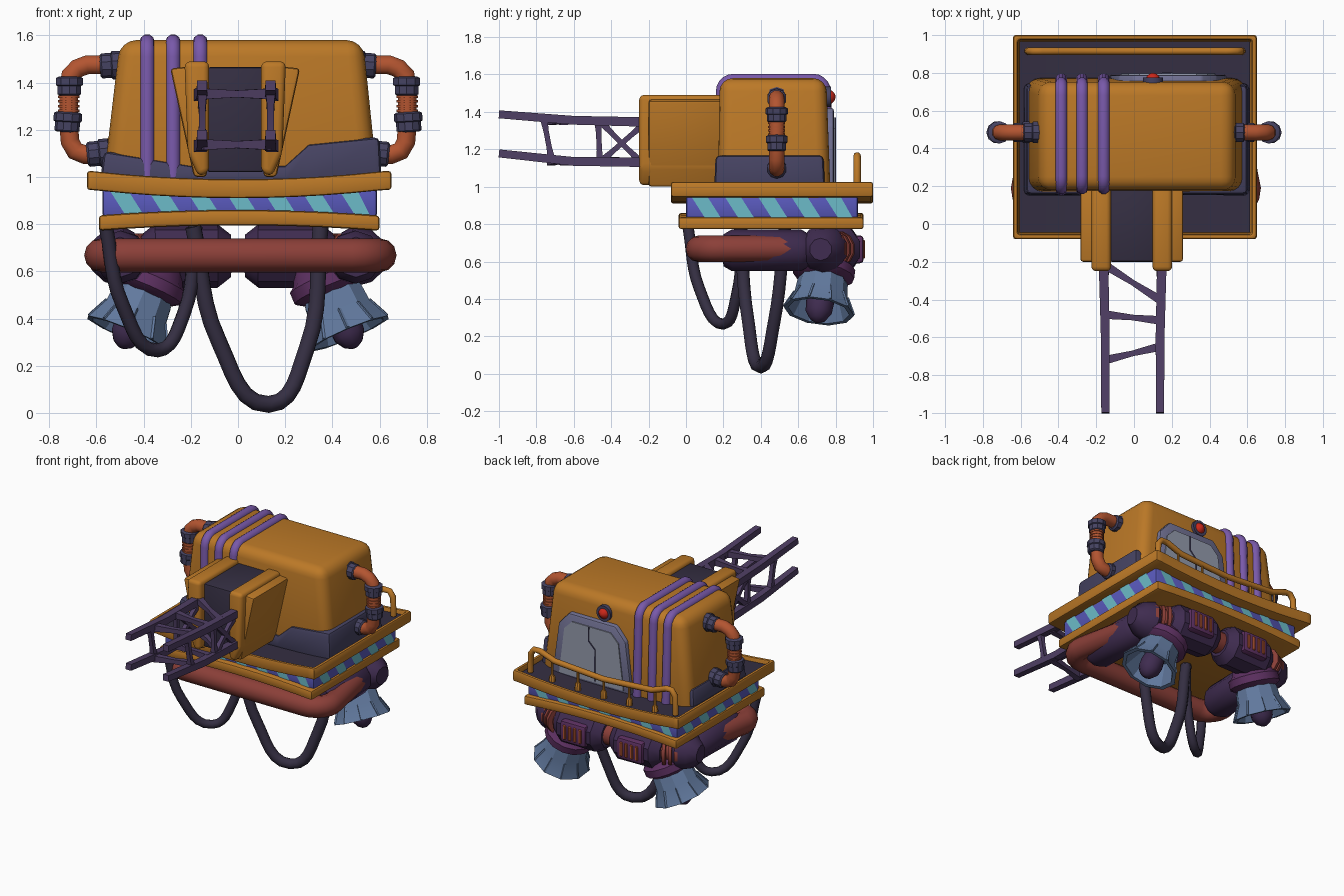
import bpy, bmesh, math
from mathutils import Vector

if "Cube" in bpy.data.objects:
    bpy.data.objects.remove(bpy.data.objects["Cube"])

def material(name, rgb):
    m = bpy.data.materials.new(name)
    m.diffuse_color = (*rgb, 1)
    m.use_nodes = True
    m.node_tree.nodes["Principled BSDF"].inputs["Base Color"].default_value = m.diffuse_color
    return m

ORANGE = material("orange", (0.50, 0.19, 0.02))
DARK = material("dark", (0.035, 0.028, 0.055))
SLATE = material("slate", (0.06, 0.055, 0.12))
PURPLE = material("purple", (0.19, 0.10, 0.40))
RUST = material("rust", (0.45, 0.09, 0.03))
RED = material("dull_red", (0.26, 0.05, 0.04))
LAMP = material("lamp_red", (0.6, 0.02, 0.01))
TANK = material("tank_purple", (0.05, 0.025, 0.08))
PLUM = material("plum", (0.11, 0.03, 0.12))
STEEL = material("steel_blue", (0.12, 0.19, 0.34))
BLUE = material("blue", (0.10, 0.10, 0.50))
TEAL = material("teal", (0.15, 0.50, 0.58))
LADDER = material("ladder", (0.08, 0.05, 0.13))
FRAME = material("door_frame", (0.17, 0.17, 0.30))
PANEL = material("door_panel", (0.30, 0.33, 0.42))

def finish(name, bm, mat, angle=35):
    bmesh.ops.recalc_face_normals(bm, faces=bm.faces)
    me = bpy.data.meshes.new(name)
    bm.to_mesh(me)
    bm.free()
    ob = bpy.data.objects.new(name, me)
    bpy.context.collection.objects.link(ob)
    me.materials.append(mat)
    smooth(ob, angle)
    return ob

def smooth(ob, angle):
    bpy.ops.object.select_all(action='DESELECT')
    bpy.context.view_layer.objects.active = ob
    ob.select_set(True)
    if ob.type == 'CURVE':
        bpy.ops.object.convert(target='MESH')
    bpy.ops.object.shade_smooth_by_angle(angle=math.radians(angle))

def box(name, lo, hi, mat, bevel=0.0, seg=2, top=None, recess=None, cuts=(), bend=None):
    """Box with optional narrower top (x0,x1,y0,y1), recessed top and bend z += f(x, z)."""
    bm = bmesh.new()
    x0, x1, y0, y1 = top or (lo[0], hi[0], lo[1], hi[1])
    b = [bm.verts.new((x, y, lo[2])) for x, y in ((lo[0], lo[1]), (hi[0], lo[1]), (hi[0], hi[1]), (lo[0], hi[1]))]
    t = [bm.verts.new((x, y, hi[2])) for x, y in ((x0, y0), (x1, y0), (x1, y1), (x0, y1))]
    bm.faces.new(b)
    cap = bm.faces.new(t)
    for i in range(4):
        bm.faces.new((b[i], b[(i + 1) % 4], t[(i + 1) % 4], t[i]))
    if recess:
        bmesh.ops.recalc_face_normals(bm, faces=bm.faces)
        bmesh.ops.inset_region(bm, faces=[cap], thickness=recess[0])
        bmesh.ops.inset_region(bm, faces=[cap], thickness=0.005, depth=-recess[1])
    if bevel:
        bmesh.ops.bevel(bm, geom=bm.edges[:], offset=bevel, segments=seg, profile=0.5, affect='EDGES', clamp_overlap=True)
    for c in cuts:
        bmesh.ops.bisect_plane(bm, geom=bm.verts[:] + bm.edges[:] + bm.faces[:], plane_co=(c, 0, 0), plane_no=(1, 0, 0))
    if bend:
        for v in bm.verts:
            v.co.z += bend(v.co.x, v.co.z)
    return finish(name, bm, mat)

def prism(name, pts, y0, y1, mat, bevel=0.0, seg=2):
    """Extrude an x/z outline along y."""
    bm = bmesh.new()
    a = [bm.verts.new((x, y0, z)) for x, z in pts]
    b = [bm.verts.new((x, y1, z)) for x, z in pts]
    bm.faces.new(a)
    bm.faces.new(b)
    for i in range(len(pts)):
        j = (i + 1) % len(pts)
        bm.faces.new((a[i], a[j], b[j], b[i]))
    if bevel:
        bmesh.ops.bevel(bm, geom=bm.edges[:], offset=bevel, segments=seg, profile=0.5, affect='EDGES', clamp_overlap=True)
    return finish(name, bm, mat)

def lathe(name, p0, p1, prof, mat, n=12, angle=35):
    """Turned solid from p0 to p1; prof holds (fraction along axis, radius)."""
    p0, d = Vector(p0), Vector(p1) - Vector(p0)
    q = d.to_track_quat('Z', 'Y')
    bm = bmesh.new()
    rings = []
    for t, r in prof:
        rings.append([bm.verts.new(p0 + d * t + q @ Vector((r * math.cos(a), r * math.sin(a), 0)))
                      for a in ((k + 0.5) * math.tau / n for k in range(n))])
    for a, b in zip(rings, rings[1:]):
        for k in range(n):
            bm.faces.new((a[k], a[(k + 1) % n], b[(k + 1) % n], b[k]))
    bm.faces.new(rings[0])
    bm.faces.new(rings[-1])
    return finish(name, bm, mat, angle)

def rod(name, p0, p1, r, mat, n=12):
    return lathe(name, p0, p1, [(0, r), (1, r)], mat, n)

def tube(name, pts, r, mat, cyclic=False, spline='POLY', res=3):
    cu = bpy.data.curves.new(name, 'CURVE')
    cu.dimensions = '3D'
    cu.bevel_depth, cu.bevel_resolution, cu.use_fill_caps = r, res, True
    sp = cu.splines.new(spline)
    if spline == 'BEZIER':
        sp.bezier_points.add(len(pts) - 1)
        for bp, p in zip(sp.bezier_points, pts):
            bp.co, bp.handle_left_type, bp.handle_right_type = p, 'AUTO', 'AUTO'
        sp.resolution_u = 6
    else:
        sp.points.add(len(pts) - 1)
        for sp_p, p in zip(sp.points, pts):
            sp_p.co = (*p, 1)
    sp.use_cyclic_u = cyclic
    ob = bpy.data.objects.new(name, cu)
    bpy.context.collection.objects.link(ob)
    cu.materials.append(mat)
    smooth(ob, 50)
    return ob

def arc(cx, cy, r, a0, a1, n=5):
    return [(cx + r * math.cos(math.radians(a0 + (a1 - a0) * i / n)),
             cy + r * math.sin(math.radians(a0 + (a1 - a0) * i / n))) for i in range(n + 1)]

# deck: two bent orange trays with a striped band between
cuts = [i * 0.12 for i in range(-5, 6)]
bow = lambda k: (lambda x, z: k * (1 - min(1, (x / 0.62) ** 2)))
box("upper_deck_rim", (-0.64, -0.08, 0.945), (0.65, 1.0, 1.025), ORANGE, 0.012, 2, recess=(0.035, 0.04), cuts=cuts, bend=bow(-0.035))
box("deck_floor", (-0.605, -0.045, 0.955), (0.615, 0.965, 0.998), DARK, cuts=cuts, bend=bow(-0.03))
box("lower_deck_rim", (-0.59, -0.04, 0.77), (0.60, 0.95, 0.835), ORANGE, 0.015, 2, cuts=cuts, bend=bow(0.025))
X0, X1, Y0, Y1 = -0.575, 0.59, 0.0, 0.92
box("stripe_band", (X0, Y0, 0.825), (X1, Y1, 0.955), BLUE, 0.02)
bm = bmesh.new()
def stripe_row(start, end, count, place):
    step = (end - start) / count
    for i in range(count):
        a = start + 0.03 + i * step
        w = step * 0.48
        bm.faces.new([bm.verts.new(place(u, z)) for u, z in
                      ((a, 0.945), (a + w, 0.945), (min(a + w + 0.07, end), 0.835), (a + 0.07, 0.835))])
stripe_row(X0, X1 - 0.03, 7, lambda u, z: (u, Y0 - 0.004, z))
stripe_row(X0, X1 - 0.03, 7, lambda u, z: (X0 + X1 - u, Y1 + 0.004, z))
stripe_row(Y0, Y1 - 0.03, 5, lambda u, z: (X1 + 0.004, u, z))
stripe_row(Y0, Y1 - 0.03, 5, lambda u, z: (X0 - 0.004, Y0 + Y1 - u, z))
finish("teal_stripes", bm, TEAL)

# cabin with skirt and straps
box("cabin", (-0.58, 0.17, 0.9), (0.60, 0.775, 1.58), ORANGE, 0.07, 4, top=(-0.50, 0.53, 0.18, 0.75))
def skirt_top(x, z):
    if z < 1.1:
        return 0
    want = 1.11 - 0.06 * (x + 0.57) / 0.37 if x < -0.2 else 1.05 if x < 0.2 else \
        1.05 + 0.9 * (x - 0.2) if x < 0.3 else 1.14 + 0.1 * (x - 0.3)
    return want - 1.17
box("cabin_skirt", (-0.585, 0.15, 0.96), (0.61, 0.745, 1.17), SLATE, 0.025, 2,
    top=(-0.57, 0.60, 0.158, 0.735), cuts=(-0.2, 0.2, 0.3), bend=skirt_top)
outline = [(0.183, 0.97)] + arc(0.255, 1.508, 0.065, 180, 90) + arc(0.68, 1.508, 0.065, 90, 0) + [(0.765, 0.97)]
for i, x in enumerate((-0.385, -0.275, -0.16)):
    tube(f"cabin_strap_{i}", [(x, y, z) for y, z in outline], 0.032, PURPLE)

# rear door and lamp
prism("door_frame", [(-0.13, 0.97), (0.49, 0.97), (0.44, 1.33), (0.36, 1.42), (0.0, 1.42), (-0.08, 1.33)], 0.70, 0.79, FRAME, 0.012)
prism("door_panel", [(-0.07, 0.99), (0.43, 0.99), (0.39, 1.31), (0.33, 1.37), (0.03, 1.37), (-0.03, 1.31)], 0.74, 0.797, PANEL)
tube("door_seam", [(0.2, 0.796, 1.37), (0.2, 0.796, 1.27), (0.15, 0.796, 1.22), (0.15, 0.796, 1.0)], 0.006, SLATE, res=1)
rod("lamp_base", (0.1, 0.72, 1.48), (0.1, 0.775, 1.48), 0.055, SLATE, 14)
lathe("lamp", (0.1, 0.76, 1.48), (0.1, 0.80, 1.48), [(0, 0.04), (0.5, 0.035), (0.85, 0.02), (1, 0.005)], LAMP, 12, 60)

# rear railing
tube("railing", [(-0.56, 0.915, 1.0), (-0.555, 0.915, 1.13), (-0.53, 0.915, 1.165), (-0.49, 0.915, 1.165), (-0.38, 0.915, 1.125),
                 (0, 0.915, 1.10), (0.38, 0.915, 1.125), (0.49, 0.915, 1.165), (0.54, 0.915, 1.165), (0.565, 0.915, 1.13), (0.57, 0.915, 1.0)],
     0.02, ORANGE)
for i in range(5):
    x = -0.4 + 0.2 * i
    lathe(f"railing_post_{i}", (x, 0.915, 0.96), (x, 0.915, 1.11), [(0, 0.022), (0.35, 0.02), (0.45, 0.009), (1, 0.009)], ORANGE, 8)

# ladder housing on the front
box("housing_core", (-0.13, -0.2, 1.02), (0.11, 0.2, 1.465), DARK, 0.012)
for s, side in ((-1, "left"), (1, "right")):
    m = lambda pts: [(-0.012 + s * x, z) for x, z in pts]
    prism(f"{side}_housing_cheek", m([(0.12, 1.0), (0.175, 1.0), (0.275, 1.46), (0.12, 1.475)]), -0.2, 0.2, ORANGE, 0.015)
    prism(f"{side}_housing_ridge", m([(0.11, 1.02), (0.155, 1.0), (0.20, 1.10), (0.215, 1.49), (0.11, 1.49)]), -0.25, 0.2, ORANGE, 0.035, 3)

# ladder: four rails, side struts and rungs
for s, side in ((-1, "left"), (1, "right")):
    x = -0.007 + s * 0.145
    for lvl, pts in (("upper", [(-0.18, 1.345), (-0.6, 1.355), (-1.0, 1.387)]), ("lower", [(-0.18, 1.13), (-0.6, 1.135), (-1.0, 1.178)])):
        for i in range(2):
            (ya, za), (yb, zb) = pts[i], pts[i + 1]
            lathe(f"{side}_{lvl}_rail_{i}", (x + s * 0.01 * (1 - i), ya, za), (x, yb, zb), [(0, 0.036 - 0.003 * i), (1, 0.033 - 0.003 * i)], LADDER, 4)
    for i, (ya, za, yb, zb) in enumerate(((-0.76, 1.36, -0.72, 1.15), (-0.47, 1.35, -0.46, 1.13), (-0.46, 1.35, -0.24, 1.13), (-0.46, 1.13, -0.22, 1.34))):
        lathe(f"{side}_strut_{i}", (x, ya, za), (x, yb, zb), [(0, 0.028), (0.3, 0.02), (0.7, 0.02), (1, 0.028)], LADDER, 4)
for lvl, z in (("upper", 1.352), ("lower", 1.137)):
    for i, (ya, yb) in enumerate(((-0.22, -0.40), (-0.48, -0.51), (-0.72, -0.65))):
        lathe(f"{lvl}_rung_{i}", (-0.15, ya, z), (0.135, yb, z), [(0, 0.032), (0.5, 0.021), (1, 0.032)], LADDER, 4)

# side pipes with collars
for s, side in ((-1, "left"), (1, "right")):
    P = lambda x, z: (s * x, 0.485, z)
    tube(f"{side}_pipe", [P(0.48, 1.475), P(0.64, 1.475), P(0.68, 1.46), P(0.71, 1.43), P(0.717, 1.38), P(0.717, 1.22),
                          P(0.712, 1.15), P(0.69, 1.11), P(0.65, 1.095), P(0.52, 1.095)], 0.042, RUST)
    for i in range(4):
        z = 1.275 + 0.02 * i
        rod(f"{side}_pipe_rib_{i}", P(0.717, z), P(0.717, z + 0.01), 0.047, RUST)
    for i, (a, b) in enumerate((((0.49, 1.475), (0.585, 1.47)), ((0.715, 1.425), (0.715, 1.345)), ((0.72, 1.275), (0.725, 1.19)), ((0.54, 1.105), (0.64, 1.095)))):
        lathe(f"{side}_collar_{i}", P(*a), P(*b), [(0, 0.048), (0.08, 0.06), (0.45, 0.06), (0.5, 0.053), (0.92, 0.053), (1, 0.044)], SLATE, 10)

# pipe ring under the deck
ring = arc(0.48, 0.19, 0.12, -90, 0) + arc(0.38, 0.69, 0.12, 0, 90) + arc(-0.36, 0.69, 0.12, 90, 180) + arc(-0.46, 0.19, 0.12, 180, 270)
ring = [(x, y, 0.668) for x, y in ring]
tube("underside_pipe_ring", ring, 0.072, RED, cyclic=True, res=4)

# tanks, grilles and thrusters
hexa = [(0, 0.085), (0.1, 0.112), (0.9, 0.112), (1, 0.085)]
for s, side in ((-1, "left"), (1, "right")):
    lathe(f"{side}_side_tank", (s * 0.50, 0.20, 0.66), (s * 0.49, 0.66, 0.66), hexa, TANK, 10)
    lathe(f"{side}_rear_tank", (s * 0.03, 0.81, 0.665), (s * 0.41, 0.80, 0.665), [(0, 0.09), (0.15, 0.135), (0.85, 0.135), (1, 0.09)], TANK, 10)
    lathe(f"{side}_corner_tank", (s * 0.44, 0.74, 0.665), (s * 0.62, 0.72, 0.665), [(0, 0.1), (0.3, 0.13), (0.7, 0.11), (1, 0.06)], TANK, 10)
    for i in range(3):
        rod(f"{side}_elbow_band_{i}", (s * (0.40 + 0.035 * i), 0.82 - 0.02 * i, 0.668), (s * (0.42 + 0.035 * i), 0.81 - 0.02 * i, 0.668), 0.095, RED)
    cx = s * 0.22
    box(f"{side}_grille_frame", (cx - 0.10, 0.85, 0.59), (cx + 0.10, 0.95, 0.74), PLUM, 0.02)
    for i in range(4):
        x = cx - 0.06 + 0.04 * i
        box(f"{side}_grille_slot_{i}", (x - 0.011, 0.92, 0.615), (x + 0.011, 0.957, 0.715), RUST, 0.005, 1)
    top, end = Vector((s * 0.345, 0.75, 0.63)), Vector((s * 0.47, 0.71, 0.335))
    at = lambda t: top.lerp(end, t)
    lathe(f"{side}_thruster_dome", at(-0.15), at(0.45), [(0, 0.07), (0.2, 0.115), (0.5, 0.14), (0.6, 0.165), (0.85, 0.165), (1, 0.12)], PLUM, 14)
    lathe(f"{side}_nozzle", at(0.38), at(1), [(0, 0.12), (0.15, 0.135), (0.5, 0.142), (1, 0.19), (1, 0.165), (0.5, 0.12), (0.3, 0.10)], STEEL, 10, 20)
    d = (end - top).normalized()
    for k in range(10):
        q = d.to_track_quat('Z', 'Y')
        a = (k + 0.5) * math.tau / 10
        r = q @ Vector((math.cos(a), math.sin(a), 0))
        rod(f"{side}_nozzle_seam_{k}", at(0.7) + r * 0.142, at(0.99) + r * 0.187, 0.008, STEEL, 4)
    lathe(f"{side}_nozzle_core", at(0.5), at(1.2), [(0, 0.06), (0.5, 0.075), (0.75, 0.07), (0.92, 0.045), (1, 0.015)], TANK, 10, 50)

# hanging cables
tube("left_cable", [(-0.56, 0.01, 0.79), (-0.49, 0.07, 0.46), (-0.34, 0.20, 0.265), (-0.23, 0.27, 0.42), (-0.18, 0.30, 0.79)], 0.03, DARK, spline='BEZIER', res=2)
tube("centre_cable", [(-0.19, 0.29, 0.79), (-0.08, 0.33, 0.30), (0.13, 0.40, 0.036), (0.29, 0.47, 0.27), (0.35, 0.53, 0.79)], 0.036, DARK, spline='BEZIER', res=2)
